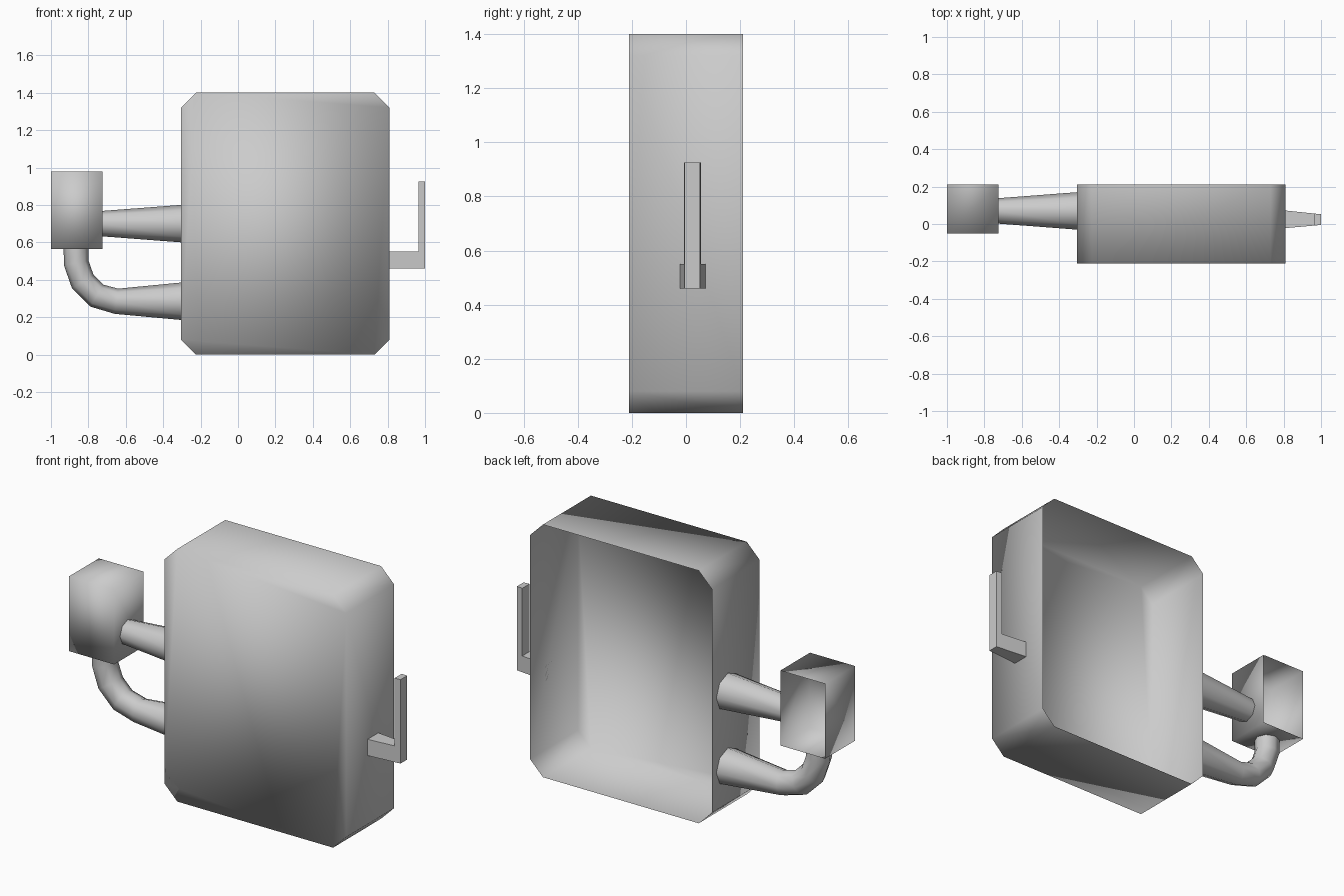
import bpy, bmesh, math
from mathutils import Vector

cube = bpy.data.objects.get("Cube")
if cube:
    bpy.data.objects.remove(cube, do_unlink=True)

GREY = (0.6, 0.6, 0.6, 1)
mat = bpy.data.materials.new("plain grey")
mat.use_nodes = True
mat.diffuse_color = GREY
mat.node_tree.nodes["Principled BSDF"].inputs["Base Color"].default_value = GREY


def finish(name, bm, smooth=True):
    mesh = bpy.data.meshes.new(name)
    bm.to_mesh(mesh)
    bm.free()
    mesh.materials.append(mat)
    for p in mesh.polygons:
        p.use_smooth = smooth
    obj = bpy.data.objects.new(name, mesh)
    bpy.context.collection.objects.link(obj)
    return obj


def prism(name, profile, y_front, y_back, back=True, smooth=True):
    """Extrude an x-z profile along y; the y limits are functions of x."""
    bm = bmesh.new()
    front = [bm.verts.new((x, y_front(x), z)) for x, z in profile]
    rear = [bm.verts.new((x, y_back(x), z)) for x, z in profile]
    n = len(profile)
    bm.faces.new(front)
    if back:
        bm.faces.new(rear[::-1])
    for i in range(n):
        j = (i + 1) % n
        bm.faces.new((front[j], front[i], rear[i], rear[j]))
    if back:
        bmesh.ops.recalc_face_normals(bm, faces=bm.faces)
    return finish(name, bm, smooth)


def tube(name, stations, y, sides=8):
    """Open tube through (x, z, radius) stations in the plane at depth y."""
    bm = bmesh.new()
    pts = [Vector((x, y, z)) for x, z, r in stations]
    # end rings stay flush with the walls they meet, inner ones are mitred
    rings = []
    for i, p in enumerate(pts):
        t = (pts[min(i + 1, len(pts) - 1)] - p).normalized() + \
            (p - pts[max(i - 1, 0)]).normalized()
        t.normalize()
        side = Vector((0, 1, 0))
        up = t.cross(side)
        r = stations[i][2]
        rings.append([bm.verts.new(p + r * (math.cos(a) * side + math.sin(a) * up))
                      for a in (math.tau * k / sides for k in range(sides))])
    for a, b in zip(rings, rings[1:]):
        for k in range(sides):
            m = (k + 1) % sides
            bm.faces.new((a[k], a[m], b[m], b[k]))
    bmesh.ops.recalc_face_normals(bm, faces=bm.faces)
    return finish(name, bm)


def chamfered(x0, x1, z0, z1, c):
    return [(x0 + c, z0), (x1 - c, z0), (x1, z0 + c), (x1, z1 - c),
            (x1 - c, z1), (x0 + c, z1), (x0, z1 - c), (x0, z0 + c)]


# Main tank, an open-backed shell with clipped corners
prism("tank_shell", chamfered(-0.305, 0.81, 0, 1.4, 0.08),
      lambda x: -0.21, lambda x: 0.21, back=False)

# Small side box, also open at the back
prism("side_box", [(-1, 0.565), (-0.725, 0.565), (-0.725, 0.98), (-1, 0.98)],
      lambda x: -0.05, lambda x: 0.21, back=False)

# Two pipes joining the tank to the side box
tube("upper_pipe", [(-0.305, 0.7, 0.1), (-0.725, 0.7, 0.068)], 0.07)
tube("lower_pipe", [(-0.305, 0.285, 0.1), (-0.65, 0.285, 0.068),
                    (-0.755, 0.315, 0.068), (-0.83, 0.39, 0.068),
                    (-0.865, 0.49, 0.067), (-0.865, 0.565, 0.067)], 0.07)


# Tapered L-shaped hook on the far side
def taper(a, b):
    return lambda x: a + (b - a) * (x - 0.81) / 0.19


prism("hook", [(0.81, 0.46), (1, 0.46), (1, 0.925), (0.965, 0.925),
               (0.965, 0.55), (0.81, 0.55)],
      taper(-0.022, -0.005), taper(0.072, 0.052), smooth=False)
